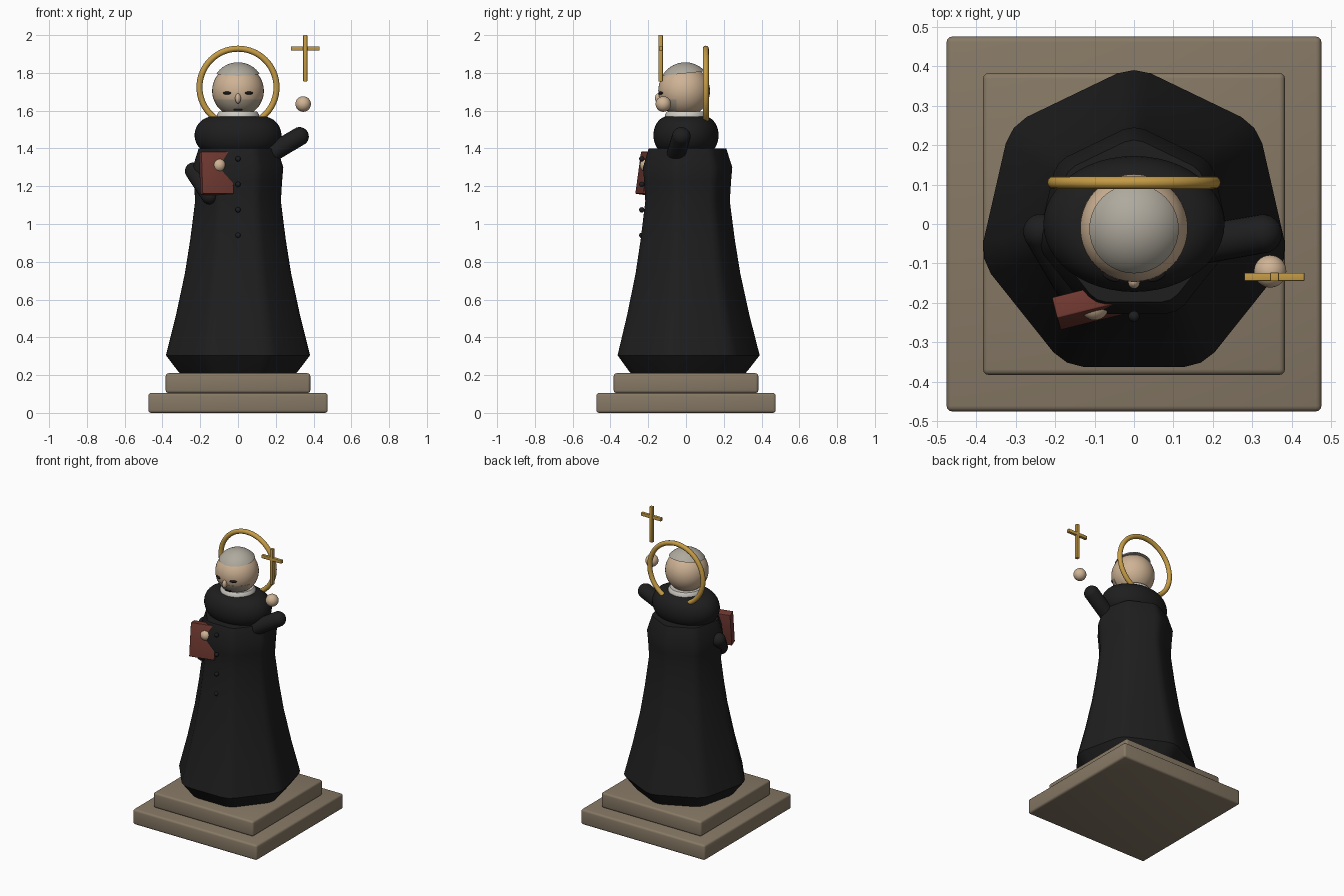
import bpy, bmesh
from math import radians, sin, cos, pi
from mathutils import Vector, Matrix

cube = bpy.data.objects.get("Cube")
if cube:
    bpy.data.objects.remove(cube, do_unlink=True)


def material(name, r, g, b):
    m = bpy.data.materials.new(name)
    m.use_nodes = True
    m.diffuse_color = (r, g, b, 1)
    bsdf = next(n for n in m.node_tree.nodes if n.type == 'BSDF_PRINCIPLED')
    bsdf.inputs['Base Color'].default_value = (r, g, b, 1)
    bsdf.inputs['Roughness'].default_value = 0.8
    return m


STONE = material("stone", 0.24, 0.19, 0.13)
BLACK = material("black cloth", 0.013, 0.013, 0.013)
SKIN = material("skin", 0.62, 0.45, 0.30)
GREY = material("grey hair", 0.43, 0.40, 0.34)
STUBBLE = material("stubble", 0.40, 0.34, 0.26)
WHITE = material("collar white", 0.60, 0.58, 0.53)
GOLD = material("gold", 0.56, 0.33, 0.06)
RED = material("red leather", 0.16, 0.04, 0.03)
DARK = material("dark features", 0.01, 0.008, 0.008)


def add(name, bm, mat, smooth=35):
    bmesh.ops.recalc_face_normals(bm, faces=bm.faces[:])
    me = bpy.data.meshes.new(name)
    bm.to_mesh(me)
    bm.free()
    me.materials.append(mat)
    ob = bpy.data.objects.new(name, me)
    bpy.context.collection.objects.link(ob)
    if smooth:
        bpy.ops.object.select_all(action='DESELECT')
        ob.select_set(True)
        bpy.context.view_layer.objects.active = ob
        bpy.ops.object.shade_smooth_by_angle(angle=radians(smooth))
    return ob


def box(name, size, loc, mat, bevel=0.0, rot=None):
    bm = bmesh.new()
    bmesh.ops.create_cube(bm, size=1)
    bmesh.ops.scale(bm, vec=size, verts=bm.verts)
    if bevel:
        bmesh.ops.bevel(bm, geom=bm.edges[:], offset=bevel, segments=3,
                        profile=0.5, affect='EDGES')
    if rot:
        bmesh.ops.transform(bm, matrix=rot, verts=bm.verts)
    bmesh.ops.translate(bm, vec=loc, verts=bm.verts)
    return add(name, bm, mat)


def ball(name, radii, loc, mat, planes=(), rot=None):
    """Ellipsoid, optionally trimmed by (point, outward normal) planes."""
    bm = bmesh.new()
    bmesh.ops.create_uvsphere(bm, u_segments=40, v_segments=24, radius=1)
    bmesh.ops.scale(bm, vec=radii, verts=bm.verts)
    for co, no in planes:
        geom = bm.verts[:] + bm.edges[:] + bm.faces[:]
        bmesh.ops.bisect_plane(bm, geom=geom, plane_co=co, plane_no=no,
                               clear_outer=True)
        bmesh.ops.holes_fill(bm, edges=[e for e in bm.edges if e.is_boundary])
    if rot:
        bmesh.ops.transform(bm, matrix=rot, verts=bm.verts)
    bmesh.ops.translate(bm, vec=loc, verts=bm.verts)
    return add(name, bm, mat)


def loft(name, outline, profile, mat, smooth=35):
    """Scale a plan outline by each (radius, z) of the profile."""
    bm = bmesh.new()
    rings = [[bm.verts.new((x * r, y * r, z)) for x, y in outline]
             for r, z in profile]
    n = len(outline)
    for a, b in zip(rings, rings[1:]):
        for i in range(n):
            bm.faces.new((a[i], a[(i + 1) % n], b[(i + 1) % n], b[i]))
    bm.faces.new(rings[0])
    bm.faces.new(rings[-1])
    return add(name, bm, mat, smooth)


def ellipse(rx, ry, n=48):
    return [(rx * cos(2 * pi * i / n), ry * sin(2 * pi * i / n)) for i in range(n)]


def capsule(name, a, b, r, mat):
    a, b = Vector(a), Vector(b)
    bm = bmesh.new()
    bmesh.ops.create_uvsphere(bm, u_segments=24, v_segments=16, radius=r)
    length = (b - a).length
    for v in bm.verts:
        if v.co.z > 0.0001:
            v.co.z += length
    turn = (b - a).to_track_quat('Z', 'Y').to_matrix().to_4x4()
    bmesh.ops.transform(bm, matrix=Matrix.Translation(a) @ turn, verts=bm.verts)
    return add(name, bm, mat, 50)


# Stepped plinth
box("plinth_lower", (0.95, 0.95, 0.105), (0, 0, 0.0525), STONE, 0.014)
box("plinth_upper", (0.765, 0.765, 0.105), (0, 0, 0.1575), STONE, 0.014)

# Seven-sided robe with softened corners
plan = []
for k in range(7):
    for off, r in ((-6.3, 0.985), (0, 1.0), (6.3, 0.985)):
        a = radians(90 + k * 360 / 7 + off)
        plan.append((r * cos(a), r * sin(a)))
robe_profile = [(0.31, 0.205), (0.328, 0.225), (0.39, 0.305), (0.335, 0.52),
                (0.287, 0.74), (0.258, 0.92), (0.232, 1.12), (0.238, 1.22),
                (0.245, 1.30), (0.213, 1.40)]
loft("robe", plan, robe_profile, BLACK)

# Rounded shoulder cape
cape = [(0.19, 1.36)]
for i in range(13):
    t = radians(-55 + i * 145 / 12)
    cape.append((0.13 + 0.1 * cos(t), 1.47 + 0.1 * sin(t)))
loft("shoulder_cape", ellipse(1, 0.75), cape, BLACK, 60)

# Collar
loft("collar", ellipse(1, 1), [(0.105, 1.54), (0.112, 1.555), (0.112, 1.58),
                               (0.10, 1.595)], WHITE, 50)

# Button row
for i, z in enumerate((0.94, 1.075, 1.21, 1.345)):
    ball(f"button_{i + 1}", (0.014,) * 3, (0, -0.234, z), BLACK)

# Head, stubble shell and tilted hair cap
HEAD = Vector((0, -0.01, 1.705))
ball("head", (0.137,) * 3, HEAD, SKIN)
ball("stubble", (0.1385,) * 3, HEAD, STUBBLE,
     [((0, 0, -0.045), (0, 0, 1)), ((0, -0.04, 0), (0, 1, 0))])
ball("hair_cap", (0.139,) * 3, (0, -0.004, 1.717), GREY,
     [((0, 0, 0.08), (0, 0, -1))], Matrix.Rotation(radians(6), 4, 'X'))

# Face
for side, s in (("left", 1), ("right", -1)):
    ball(f"{side}_eye", (0.023, 0.010, 0.008), (s * 0.058, -0.134, 1.693), DARK,
         rot=Matrix.Rotation(s * radians(24), 4, 'Z'))
ball("nose", (0.015, 0.018, 0.027), (0, -0.146, 1.665), SKIN)
box("mouth", (0.045, 0.012, 0.008), (0, -0.107, 1.605), DARK, 0.002)

# Halo ring
halo = []
for i in range(12):
    t = 2 * pi * i / 12
    halo.append((0.204 + 0.016 * cos(t), 0.016 * sin(t)))
bm = bmesh.new()
N = 64
rings = [[bm.verts.new((r * cos(2 * pi * j / N), 0.105 + y,
                        1.724 + r * sin(2 * pi * j / N))) for r, y in halo]
         for j in range(N)]
for j in range(N):
    a, b = rings[j], rings[(j + 1) % N]
    for i in range(12):
        k = (i + 1) % 12
        bm.faces.new((a[i], a[k], b[k], b[i]))
add("halo", bm, GOLD, 60)

# Raised left arm, hand and cross
capsule("left_sleeve", (0.15, -0.055, 1.36), (0.325, -0.025, 1.463), 0.05, BLACK)
ball("left_hand", (0.041,) * 3, (0.345, -0.12, 1.635), SKIN)
box("cross_upright", (0.022, 0.022, 0.245), (0.356, -0.134, 1.8775), GOLD, 0.002)
box("cross_bar", (0.152, 0.020, 0.022), (0.356, -0.134, 1.93), GOLD, 0.002)

# Lowered right arm, hand and book
capsule("right_sleeve", (-0.235, -0.02, 1.28), (-0.15, -0.165, 1.15), 0.046, BLACK)
ball("right_hand", (0.036,) * 3, (-0.10, -0.208, 1.31), SKIN)
tilt = Matrix.Rotation(radians(14), 4, 'Z') @ Matrix.Rotation(radians(-8), 4, 'X')
box("book", (0.17, 0.055, 0.225), (-0.115, -0.207, 1.268), RED, 0.004, tilt)
